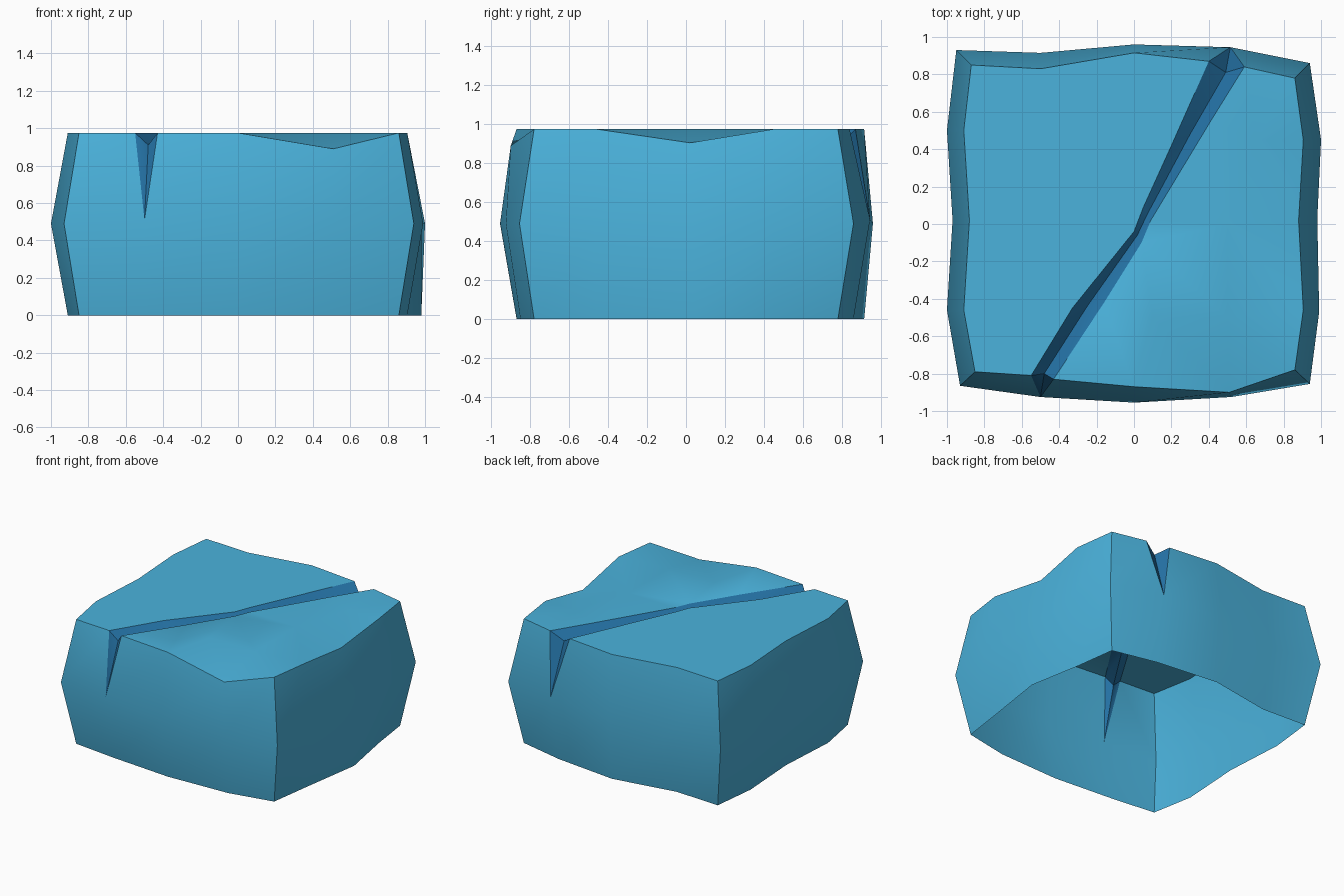
import bpy, bmesh, math
from mathutils import Vector
from mathutils.geometry import delaunay_2d_cdt

if "Cube" in bpy.data.objects:
    bpy.data.objects.remove(bpy.data.objects["Cube"])

TOP, MID = 0.975, 0.49


def material(name, rgb):
    m = bpy.data.materials.new(name)
    m.diffuse_color = (*rgb, 1)
    m.use_nodes = True
    m.node_tree.nodes["Principled BSDF"].inputs["Base Color"].default_value = m.diffuse_color
    return m


# Widest outline at half height, counter-clockwise from the front left corner
mid = [(-.93, -.865), (-.5, -.925), (0, -.955), (.52, -.925),
       (.94, -.855), (.99, -.47), (.98, .03), (1, .45),
       (.94, .86), (.515, .945), (0, .96), (-.5, .915),
       (-.95, .93), (-1, .5), (-.97, .02), (-1, -.46)]
# Narrower outline of the top and bottom rims
rim = [(-.85, -.79), (-.5, -.83), (0, -.87), (.51, -.9),
       (.86, -.78), (.905, -.46), (.88, .02), (.905, .45),
       (.86, .78), (.5, .86), (0, .915), (-.5, .83),
       (-.87, .85), (-.91, .5), (-.88, .02), (-.91, -.46)]
# Crack across the top, front to back: left lip, bottom, right lip
left = [(-.55, -.81), (-.33, -.45), (0, -.04), (.05, .09), (.2, .42), (.4, .87)]
right = [(-.43, -.83), (-.16, -.42), (.04, -.1), (.09, .02), (.41, .55), (.59, .84)]
deep = [(-.48, -.80, .91), (-.25, -.44, .92), (.018, -.06, .95),
        (.07, .05, .95), (.3, .48, .92), (.49, .81, .91)]
inner = [(-.5, -.45), (-.5, 0), (-.5, .5), (0, .5), (.5, 0), (.5, -.5), (.1, -.5), (.65, .45)]

lower = [Vector((*p, 0)) for p in rim]
lower[3].y = -.85
lower[6] = Vector((.98, .04, 0))
middle = [Vector((*p, MID)) for p in mid]
upper = [Vector((*p, TOP)) for p in rim]
upper[3].z, upper[6].z = .89, .905            # chipped rim
middle[1].z = middle[9].z = .51               # tips of the side cracks
lip_l = [Vector((*p, TOP)) for p in left]
lip_r = [Vector((*p, TOP)) for p in right]
floor = [Vector(p) for p in deep]
notch = {1: (lip_l[0], floor[0], lip_r[0]), 9: (lip_r[-1], floor[-1], lip_l[-1])}

bm = bmesh.new()


def face(points, mat=0):
    f = bm.faces.new([bm.verts.new(p) for p in points])
    f.material_index = mat


# Side walls, open underneath
for i in range(16):
    j = (i + 1) % 16
    face((lower[i], lower[j], middle[j], middle[i]))
    a = notch[i][2] if i in notch else upper[i]
    b = notch[j][0] if j in notch else upper[j]
    face((middle[i], middle[j], b, a))
# V-shaped cracks running down the front and back walls
for i, (a, v, b) in notch.items():
    face((middle[i], v, a), 1)
    face((middle[i], b, v), 1)

# Top surface with the groove cut into it
pts = []
for i in range(16):
    pts += notch.get(i, (upper[i],))
outline = list(range(len(pts)))
edges = []
groove = set()
for chain in (lip_l, floor, lip_r):
    ids = [pts.index(chain[0])]
    for p in chain[1:-1]:
        ids.append(len(pts))
        pts.append(p)
    ids.append(pts.index(chain[-1]))
    edges += list(zip(ids, ids[1:]))
    if chain is floor:
        groove = set(ids)
pts += [Vector((*p, TOP)) for p in inner]
out, _, tris, orig, _, _ = delaunay_2d_cdt([p.xy for p in pts], edges, [outline], 1, 1e-5)
for t in tris:
    ids = [orig[k][0] for k in t]
    face([pts[k] for k in ids], 1 if groove & set(ids) else 0)

bmesh.ops.remove_doubles(bm, verts=bm.verts[:], dist=1e-4)
mesh = bpy.data.meshes.new("cracked_block")
bm.to_mesh(mesh)
bm.free()
block = bpy.data.objects.new("cracked_block", mesh)
bpy.context.collection.objects.link(block)
mesh.materials.append(material("light blue stone", (.07, .45, .72)))
mesh.materials.append(material("deep blue crack", (.018, .17, .38)))

bpy.context.view_layer.objects.active = block
block.select_set(True)
bpy.ops.object.shade_smooth_by_angle(angle=math.radians(35))
